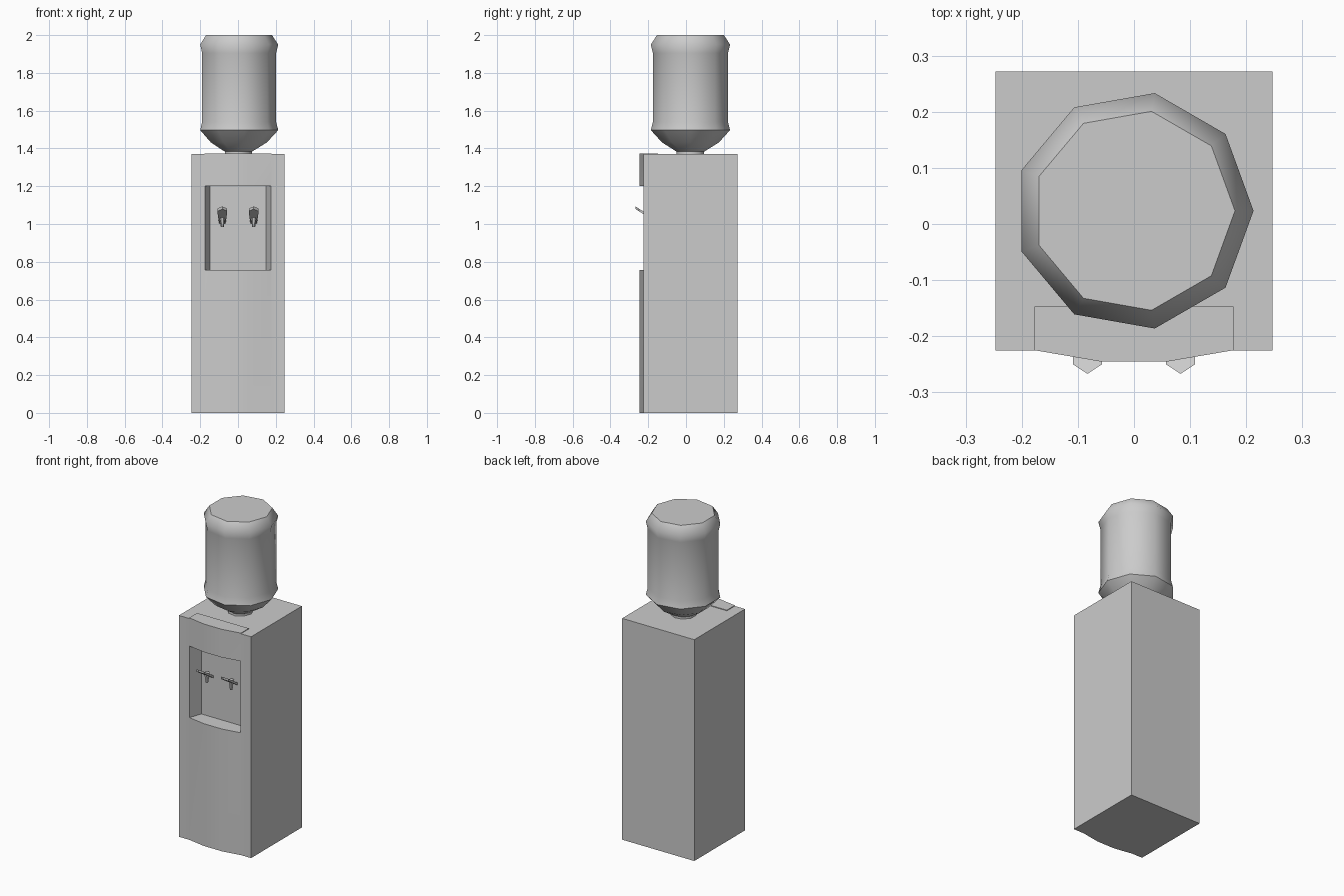
import bpy, bmesh, math

if "Cube" in bpy.data.objects:
    bpy.data.objects.remove(bpy.data.objects["Cube"], do_unlink=True)

grey = bpy.data.materials.new("light_grey")
grey.use_nodes = True
GREY = (0.6, 0.6, 0.6, 1)
grey.diffuse_color = GREY
grey.node_tree.nodes["Principled BSDF"].inputs["Base Color"].default_value = GREY


def finish(name, bm):
    bmesh.ops.recalc_face_normals(bm, faces=bm.faces)
    mesh = bpy.data.meshes.new(name)
    bm.to_mesh(mesh)
    bm.free()
    mesh.materials.append(grey)
    obj = bpy.data.objects.new(name, mesh)
    bpy.context.collection.objects.link(obj)
    return obj


def smooth(obj, degrees=45):
    bpy.ops.object.select_all(action="DESELECT")
    obj.select_set(True)
    bpy.context.view_layer.objects.active = obj
    bpy.ops.object.shade_smooth_by_angle(angle=math.radians(degrees))


def prism(name, outline, z0, z1, slope=0):
    """Extrude a plan outline; slope lowers it towards the back."""
    bm = bmesh.new()
    lower = [bm.verts.new((x, y, z0 - slope * y)) for x, y in outline]
    face = bm.faces.new(lower)
    out = bmesh.ops.extrude_face_region(bm, geom=[face])
    for v in out["geom"]:
        if isinstance(v, bmesh.types.BMVert):
            v.co.z += z1 - z0
    return finish(name, bm)


def lathe(name, profile, sides, cx, cy):
    bm = bmesh.new()
    rings = []
    for r, z in profile:
        turns = [2 * math.pi * i / sides for i in range(sides)]
        rings.append([bm.verts.new((cx + r * math.cos(a), cy + r * math.sin(a), z)) for a in turns])
    for a, b in zip(rings, rings[1:]):
        for i in range(sides):
            j = (i + 1) % sides
            bm.faces.new((a[i], a[j], b[j], b[i]))
    bm.faces.new(rings[0])
    bm.faces.new(rings[-1])
    return finish(name, bm)


def mirrored(half):
    return half + [(-x, y) for x, y in reversed(half)]


TOP, FRONT, BACK, RECESS = 1.37, -0.225, 0.272, -0.147
bulge = [(0.177, FRONT), (0.06, -0.245)]

# Cabinet with bowed front and a tapering dispensing recess
cabinet = prism("cabinet", mirrored([(0.247, BACK), (0.247, FRONT)] + bulge), 0, TOP)
cutter = prism("recess_cutter", mirrored([(0.148, RECESS), (0.175, FRONT), (0.19, -0.27)]), 0.757, 1.2)
cutter.hide_render = True
cut = cabinet.modifiers.new("recess", "BOOLEAN")
cut.operation = "DIFFERENCE"
cut.solver = "EXACT"
cut.object = cutter
bpy.context.view_layer.objects.active = cabinet
bpy.ops.object.modifier_apply(modifier=cut.name)
bpy.data.objects.remove(cutter, do_unlink=True)
smooth(cabinet)

# Thin lid above the front panel
prism("front_lid", mirrored([(0.177, RECESS)] + bulge), TOP, TOP + 0.004)

# Upturned bottle with rolled shoulders and a short neck
bottle = lathe("bottle", [(0.074, 1.365), (0.074, 1.383), (0.153, 1.432), (0.213, 1.497),
                          (0.202, 1.54), (0.202, 1.905), (0.213, 1.95), (0.18, 2.0)], 9, 0, 0.0235)
smooth(bottle)

# Two taps: sloping lever paddle and tapered spout
for side, x in (("left", 0.083), ("right", -0.083)):
    paddle = [(0.016, -0.14), (0.026, -0.238), (0.026, -0.25)]
    outline = mirrored(paddle)
    outline.insert(3, (0, -0.267))
    lever = prism(side + "_tap_lever", outline, 0.908, 0.922, 0.64)
    lever.location.x = x
    lathe(side + "_tap_spout", [(0.008, 0.985), (0.017, 1.045)], 6, x, -0.185)
